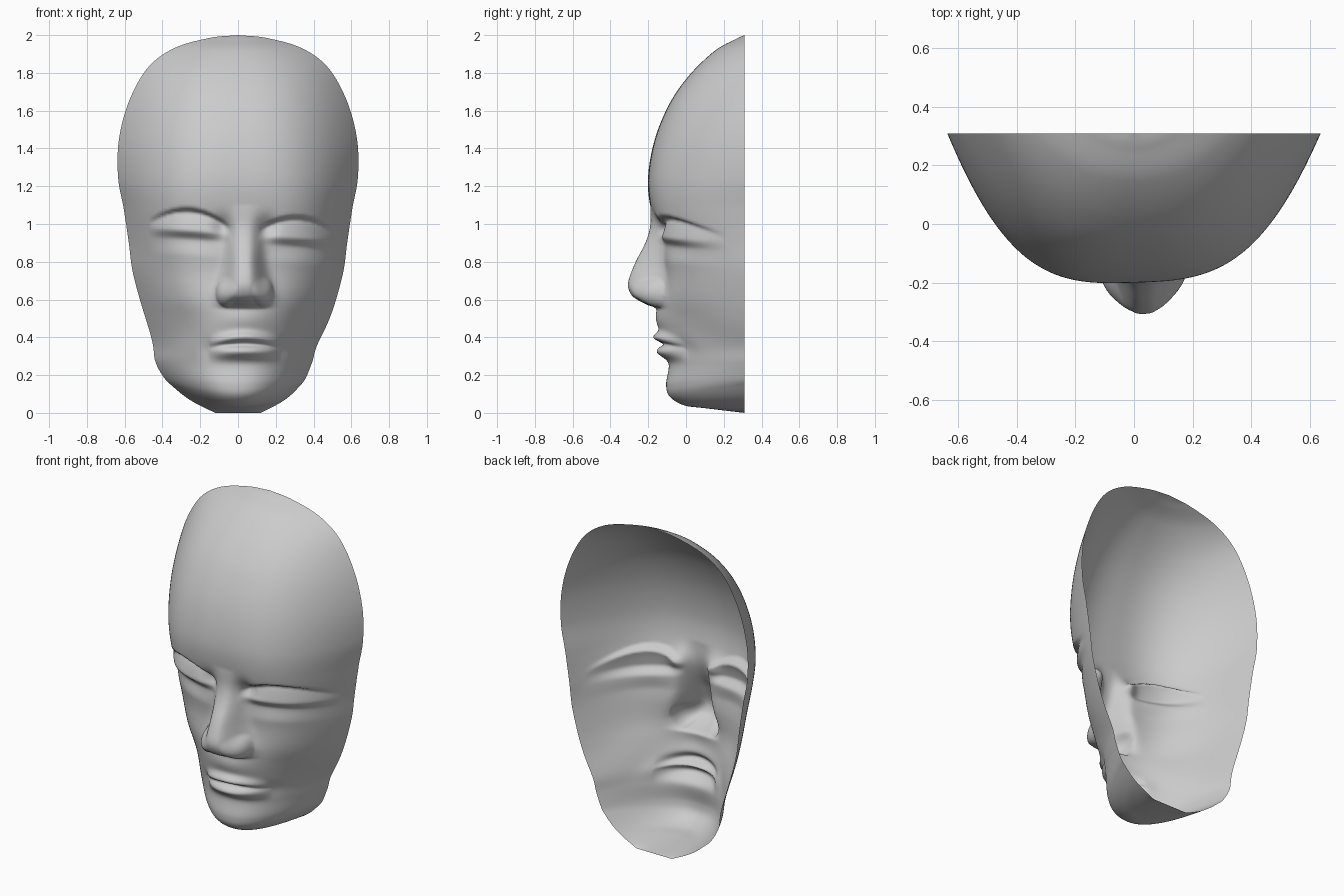
import bpy, bmesh
from math import exp

if "Cube" in bpy.data.objects:
    bpy.data.objects.remove(bpy.data.objects["Cube"])

BACK = 0.31      # depth of the flat open back
CX = 0.035       # features sit slightly right of centre
STEPS, COLS = 14, 170

# Rows from crown to chin underside:
# centre y, centre z, edge half width, edge z, roundness exponent
ROWS = [
    (.31, 2.0, 0, 2.0, 2), (.255, 1.975, .15, 1.985, 2.1), (.15, 1.915, .335, 1.932, 2.3),
    (.02, 1.79, .475, 1.83, 2.5), (-.085, 1.64, .575, 1.655, 2.7),
    (-.165, 1.445, .63, 1.45, 2.85), (-.2, 1.235, .635, 1.25, 3.1),
    (-.18, 1.05, .605, 1.08, 3.45), (-.14, .9, .578, .9, 3.4),
    (-.12, .75, .56, .76, 3.1), (-.135, .6, .525, .62, 2.75),
    (-.13, .5, .487, .5, 2.55), (-.115, .36, .435, .36, 2.4),
    (-.09, .26, .415, .27, 2.4), (-.105, .15, .375, .185, 2.3),
    (-.085, .085, .335, .14, 2.2), (-.01, .04, .28, .09, 2.1),
    (.1, .025, .22, .05, 2), (.31, 0, .12, 0, 2)]

# Nose: z, protrusion, half width
NOSE = [(.5, 0, .1), (.535, 0, .1), (.556, .012, .115), (.588, .095, .118),
        (.625, .155, .118), (.69, .183, .105), (.785, .152, .088),
        (.9, .077, .078), (1.0, .022, .072), (1.1, 0, .06)]


def spline(keys, vals, t):
    """Smooth interpolation of value tuples over sorted keys."""
    t = min(max(t, keys[0]), keys[-1])
    i = 0
    while i < len(keys) - 2 and t > keys[i + 1]:
        i += 1
    last = len(keys) - 1
    h = keys[i + 1] - keys[i]
    s = (t - keys[i]) / h

    def slope(k, c):
        a, b = max(k - 1, 0), min(k + 1, last)
        return (vals[b][c] - vals[a][c]) / (keys[b] - keys[a])
    return [(2*s**3 - 3*s*s + 1) * vals[i][c] + (3*s*s - 2*s**3) * vals[i + 1][c]
            + h * ((s**3 - 2*s*s + s) * slope(i, c) + (s**3 - s*s) * slope(i + 1, c))
            for c in range(len(vals[0]))]


def bump(x, z, cx, cz, sx, sz):
    return exp(-((x - cx) / sx) ** 2 - ((z - cz) / sz) ** 2)


def smooth(a, b, t):
    t = min(max((t - a) / (b - a), 0), 1)
    return t * t * (3 - 2 * t)


def nose(x, z):
    if not .5 < z < 1.1:
        return 0
    p, h = spline([k[0] for k in NOSE], [k[1:] for k in NOSE], z)
    ridge = max(p, 0) * exp(-abs(x / h) ** 3)
    # nostril wings blend into the ridge
    r = ((abs(x) - .095) / .06) ** 2 + ((z - .638) / .078) ** 2
    wing = .11 * max(0, 1 - r) ** .5
    return (ridge ** 3 + wing ** 3) ** (1 / 3)


def eye(x, z):
    """Closed lid sloping out from a brow crease, with a ledge under it."""
    z += .07 * x                    # head is tilted a little
    s = (abs(x) - .29) / .215
    if abs(s) >= 1:
        return 0
    top = 1.04 - .075 * s * s
    low = .945 - .005 * s * s
    t = (z - low) / (top - low)
    if t > 1:
        d = -.045 * (1 - smooth(top, top + .03, z))
    elif t > 0:
        d = .018 - .063 * t ** 1.2
    else:
        d = .018 - .036 * (1 - smooth(low - .05, low, z))
        d *= smooth(low - .14, low - .05, z)
    return d * (1 - s * s) ** .8


def lips(x, z):
    if abs(x) > .2:
        return 0
    w = max(0, 1 - (x / .19) ** 2)
    drop = -.9 * x * x
    up = .048 * w * exp(-((z - .4 - drop) / .027) ** 2)
    lo = .05 * w * exp(-((z - .322 - .2 * drop) / .036) ** 2)
    line = .02 * w ** .5 * exp(-((z - .366 - .6 * drop) / .014) ** 2)
    return up + lo - line


def relief(x, z):
    """Outward height of all facial features at a point."""
    a = abs(x)
    h = nose(x, z) + eye(x, z) + lips(x, z)
    h += .03 * bump(a, z, 0, .5, .14, .08)         # upper lip mound
    h -= .03 * bump(a, z, .115, .98, .05, .06)     # inner eye corners
    h -= .016 * bump(a, z + .07 * x, .25, .95, .15, .08)   # eye sockets
    h -= .012 * bump(a, z, .3, .44, .1, .12)       # cheek hollows
    h -= .01 * bump(a, z, .2, .34, .04, .045)      # mouth corners
    return h


# Face shell: one smooth open sheet
bm = bmesh.new()
keys = list(range(len(ROWS)))
grid = []
for i in range((len(ROWS) - 1) * STEPS + 1):
    yc, zc, w, ze, n = spline(keys, ROWS, i / STEPS)
    w = max(w, 0)
    line = []
    for j in range(COLS + 1):
        u = 2 * j / COLS - 1
        au = abs(u)
        z = zc + (ze - zc) * u * u
        x = w * u - .022 * au * exp(-((z - .27) / .15) ** 2)
        y = yc + (BACK - yc) * au ** n + .03 * x * (1 - u * u) * (BACK - yc) * 2
        y -= relief(x - CX, z) * (1 - au ** 10)
        line.append(bm.verts.new((x, min(y, BACK), max(z, 0))))
    grid.append(line)
for r0, r1 in zip(grid, grid[1:]):
    for j in range(COLS):
        bm.faces.new((r0[j], r1[j], r1[j + 1], r0[j + 1]))
bmesh.ops.remove_doubles(bm, verts=bm.verts, dist=.0002)
for f in bm.faces:
    f.smooth = True
mesh = bpy.data.meshes.new("face_mask")
bm.to_mesh(mesh)
bm.free()
mask = bpy.data.objects.new("face_mask", mesh)
bpy.context.collection.objects.link(mask)
